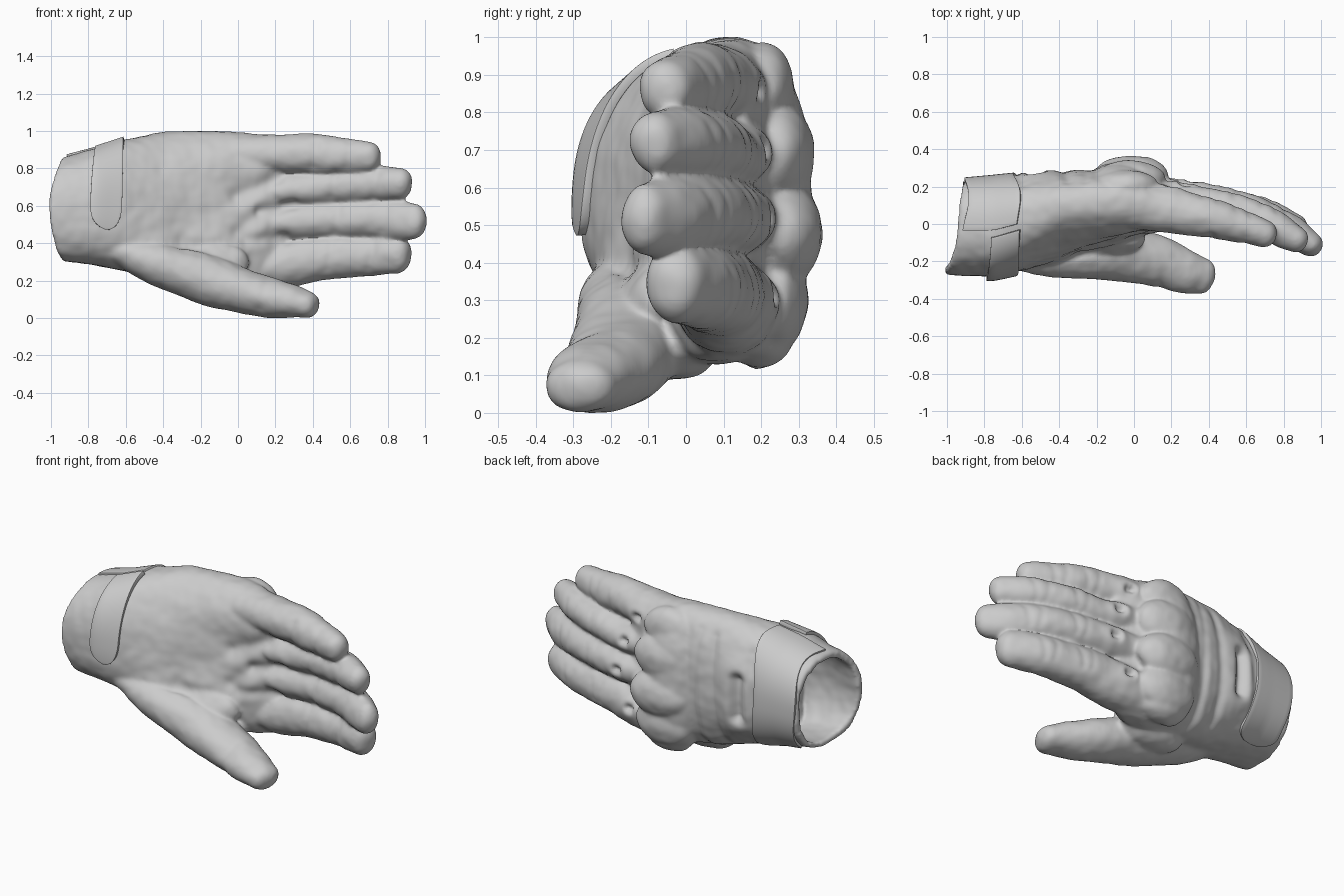
import bpy, bmesh, math
from mathutils import Vector, Matrix, noise

if "Cube" in bpy.data.objects:
    bpy.data.objects.remove(bpy.data.objects["Cube"])

# Hand cross-sections along x: x, z low, z high, back y, palm y at low z, palm y at high z
SECTIONS = [(-.94, .305, .855, .235, -.28, -.25), (-.75, .285, .905, .25, -.3, -.26),
            (-.6, .25, .955, .265, -.285, -.2), (-.4, .2, .99, .28, -.27, -.08),
            (-.2, .16, 1.0, .285, -.2, -.05), (0, .13, .995, .28, -.1, -.05),
            (.12, .14, .985, .23, -.05, -.05), (.27, .17, .97, .16, .05, .02)]

# Paths: x, y, z, half depth, half width
FINGERS = [
    [(0, .1, .87, .12, .11), (.25, .06, .877, .115, .105), (.45, .02, .872, .1, .104),
     (.6, -.02, .865, .085, .094), (.69, -.05, .86, .07, .08)],
    [(0, .12, .71, .13, .1), (.25, .09, .685, .12, .096), (.5, .06, .7, .11, .094),
     (.7, .0, .715, .095, .092), (.86, -.075, .72, .07, .086)],
    [(0, .14, .51, .13, .1), (.25, .1, .515, .125, .102), (.5, .08, .53, .115, .102),
     (.7, .02, .53, .1, .105), (.85, -.05, .525, .085, .105), (.935, -.105, .52, .065, .095)],
    [(0, .12, .27, .13, .13), (.25, .1, .29, .125, .128), (.45, .08, .32, .115, .117),
     (.65, .05, .335, .1, .109), (.79, .0, .34, .088, .107), (.85, -.025, .34, .078, .1)],
    [(-.66, -.15, .37, .09, .07), (-.45, -.14, .30, .14, .115), (-.2, -.14, .22, .155, .135),
     (.0, -.17, .15, .145, .12), (.15, -.205, .112, .135, .105),
     (.28, -.255, .09, .115, .09), (.36, -.28, .072, .095, .072)]]


def section_point(x, a, off=0.0):
    """Point on the hand surface at length x and angle a (0 = top, 90 = back)."""
    i = 0
    while i < len(SECTIONS) - 2 and x > SECTIONS[i + 1][0]:
        i += 1
    s0, s1 = SECTIONS[i], SECTIONS[i + 1]
    f = (x - s0[0]) / (s1[0] - s0[0])
    z0, z1, yb, yl, yh = [p + (q - p) * f for p, q in zip(s0[1:], s1[1:])]
    c, s = math.cos(a), math.sin(a)
    # palm edge of the cuff reaches further out than the back edge
    lip = min(1, max(0, (-.72 - x) / .2))
    shift = lip * (max(0, -s) ** 2 * .065 - .03 * max(0, s))
    flat = .85 - .25 * max(0, -c) if s < 0 else .85
    c = math.copysign(abs(c) ** .85, c)
    s = math.copysign(abs(s) ** flat, s)
    h = (z1 - z0) / 2 + off
    z = (z0 + z1) / 2 + c * h
    front = yl + (yh - yl) * (c + 1) / 2 - off
    mid = (yb + front) / 2
    y = mid + s * ((yb + off - mid) if s > 0 else (mid - front))
    return Vector((x - shift, y, z))


def loft(bm, rings, closed=True):
    vs = [[bm.verts.new(p) for p in r] for r in rings]
    n = len(vs[0])
    for a, b in zip(vs, vs[1:]):
        for k in range(n if closed else n - 1):
            bm.faces.new((a[k], a[(k + 1) % n], b[(k + 1) % n], b[k]))
    if closed:
        bm.faces.new(vs[0][::-1])
        bm.faces.new(vs[-1])


def spline(pts, steps=6):
    out = []
    for i in range(len(pts) - 1):
        q = [pts[max(i - 1, 0)], pts[i], pts[i + 1], pts[min(i + 2, len(pts) - 1)]]
        for k in range(steps):
            t = k / steps
            out.append([.5 * (2 * b + (c - a) * t + (2 * a - 5 * b + 4 * c - d) * t * t
                              + (3 * b - a - 3 * c + d) * t ** 3) for a, b, c, d in zip(*q)])
    return out + [list(pts[-1])]


def finger(bm, pts, tip=.07):
    p = spline(pts)
    centres = [Vector(q[:3]) for q in p]
    rings = []

    def ring(c, t, ry, rz):
        u = t.cross(Vector((0, 0, 1))).normalized()
        v = u.cross(t)
        rings.append([c + u * ry * math.cos(k * math.tau / 24) + v * rz * math.sin(k * math.tau / 24)
                      for k in range(24)])
    for i, q in enumerate(p):
        t = (centres[min(i + 1, len(p) - 1)] - centres[max(i - 1, 0)]).normalized()
        ring(centres[i], t, q[3], q[4])
    for k in range(1, 8):
        a = k / 7.2 * math.pi / 2
        r = math.cos(a) ** .8
        ring(centres[-1] + t * tip * math.sin(a), t, p[-1][3] * r, p[-1][4] * r)
    loft(bm, rings)


def make_object(name, bm):
    bmesh.ops.recalc_face_normals(bm, faces=bm.faces)
    me = bpy.data.meshes.new(name)
    bm.to_mesh(me)
    bm.free()
    ob = bpy.data.objects.new(name, me)
    bpy.context.collection.objects.link(ob)
    bpy.context.view_layer.objects.active = ob
    return ob


def apply(ob, kind, **settings):
    m = ob.modifiers.new(kind, kind)
    for k, v in settings.items():
        setattr(m, k, v)
    bpy.ops.object.modifier_apply(modifier=m.name)


# Glove shell: hollow wrist, palm, fingers and thumb fused together
bm = bmesh.new()
angles = [k * math.tau / 64 for k in range(64)]
inner = [(-.64 - .03 * k, -.034) for k in range(11)]
outer = [(-.94 + .04 * k, 0) for k in range(31)]
loft(bm, [[section_point(x, a, o) for a in angles] for x, o in inner + outer])
for f in FINGERS:
    finger(bm, f)
# Knuckle guard: padded ridge with fluted bumps, then the two thumb web pads
for x, y, z, rx, ry, rz in [(-.025, .235, .3, .18, .088, .14), (-.015, .255, .475, .2, .108, .135),
                            (-.025, .24, .69, .19, .098, .135), (-.04, .205, .86, .16, .082, .12),
                            (-.03, .195, .2, .13, .09, .075), (-.07, .19, .55, .2, .142, .43),
                            (-.22, -.08, .3, .28, .1, .12), (-.13, -.02, .185, .2, .11, .095)]:
    bmesh.ops.create_uvsphere(bm, u_segments=32, v_segments=20, radius=1,
                              matrix=Matrix.Translation((x, y, z)) @ Matrix.Diagonal((rx, ry, rz, 1)))
glove = make_object("glove_shell", bm)
apply(glove, 'REMESH', mode='VOXEL', voxel_size=.011)
apply(glove, 'SMOOTH', factor=.5, iterations=12)

# Folds: side (1 back, -1 palm), x1, z1, x2, z2, width, depth (negative = raised)
FOLDS = [(1, -.53, .46, -.53, .7, .085, -.022), (1, -.53, .47, -.53, .69, .04, .055),
         (1, -.4, .25, -.36, .9, .03, .012), (1, -.3, .2, -.25, .93, .035, -.006),
         (1, -.26, .2, -.26, .92, .025, .008), (1, -.65, .35, -.6, .85, .03, .01),
         (-1, -.28, .5, .02, .68, .13, .025), (-1, -.3, .85, -.05, .86, .1, -.012),
         (-1, -.3, .4, -.05, .36, .04, .012), (-1, .0, .46, .12, .56, .045, .02),
         (-1, .12, .57, .3, .61, .035, .015), (-1, .0, .66, .2, .74, .045, .02),
         (-1, .05, .42, .25, .43, .035, .015), (-1, .12, .05, .16, .2, .03, .006)]
for x, z in [(.17, .86), (.25, .7), (.29, .52), (.2, .31)]:
    FOLDS += [(1, x, z, x + .03, z, .055, -.022), (1, x + .01, z, x + .03, z, .022, .035)]
for z, joints in [(.87, (.4, .58)), (.71, (.5, .72)), (.53, (.52, .77)), (.33, (.48, .7))]:
    for x in joints:
        FOLDS += [(-1, x, z - .06, x + .02, z + .06, .025, .006),
                  (1, x - .03, z - .05, x - .04, z + .05, .02, .004),
                  (1, x + .02, z - .05, x + .04, z + .05, .02, .004)]

for co, n, v in [(v.co.copy(), v.normal.copy(), v) for v in glove.data.vertices]:
    push = .003 + .007 * noise.noise(co * 6) + .003 * noise.noise(co * 17)
    for side, x1, z1, x2, z2, w, depth in FOLDS:
        facing = n.y * side
        if facing < .1:
            continue
        dx, dz, px, pz = x2 - x1, z2 - z1, co.x - x1, co.z - z1
        t = min(1, max(0, (px * dx + pz * dz) / (dx * dx + dz * dz)))
        d2 = ((px - dx * t) ** 2 + (pz - dz * t) ** 2) / (w * w)
        if d2 < 5:
            push -= depth * math.exp(-d2) * min(1, (facing - .1) * 2)
    v.co = co + n * push
lowest = min(v.co.z for v in glove.data.vertices)
for v in glove.data.vertices:  # settle the thumb on the ground
    if v.co.z < .3:
        v.co.z -= lowest * (.3 - v.co.z) / .3
glove.data.shade_smooth()


# Strips that hug the wrist: the closing strap and the back cuff panel
def wrist_strip(name, a0, a1, x_range, off, thick, round_end):
    bm = bmesh.new()
    rows, n = [], 44
    for k in range(n + 1):
        f = k / n
        xm, half = x_range(f)
        if f > 1 - round_end:
            half *= math.sqrt(max(.02, 1 - ((f - 1 + round_end) / round_end) ** 2))
        a = a0 + (a1 - a0) * f
        rows.append([section_point(xm + half * (j / 5 - 1), a, off) for j in range(11)])
    loft(bm, rows, closed=False)
    ob = make_object(name, bm)
    apply(ob, 'SOLIDIFY', thickness=thick, offset=0)
    apply(ob, 'BEVEL', width=.005, segments=2)
    bpy.ops.object.select_all(action='DESELECT')
    ob.select_set(True)
    bpy.ops.object.shade_smooth_by_angle()


wrist_strip("closing_strap", math.radians(-10), math.radians(-108),
            lambda f: (-.685 - .015 * f, .075), .012, .024, .2)
wrist_strip("back_cuff_panel", math.radians(-4), math.radians(160),
            lambda f: (-.77 + .02 * math.sin(f * 9), .145), .005, .018, .12)
